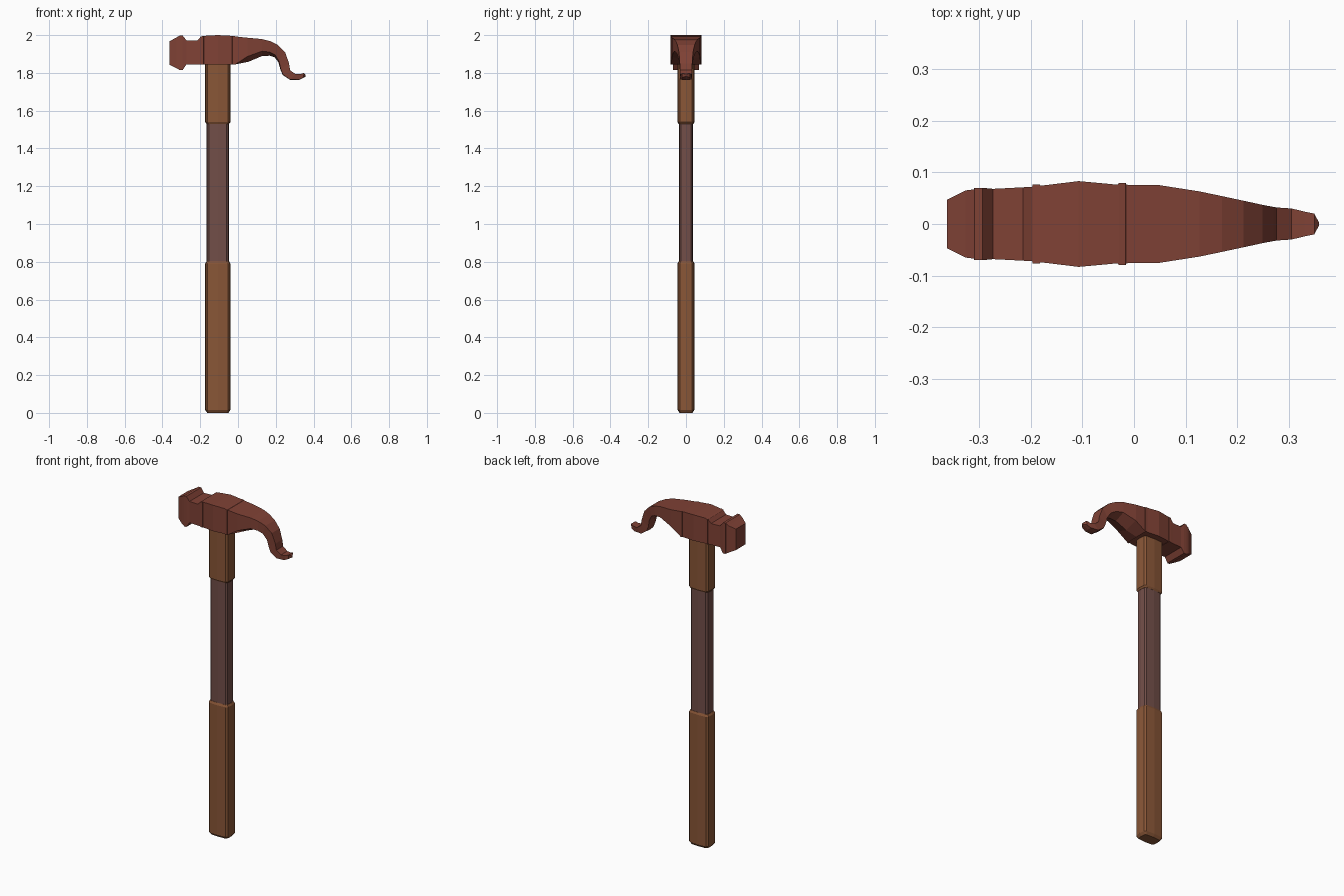
import bpy, bmesh


def material(name, rgb):
    m = bpy.data.materials.new(name)
    m.diffuse_color = (*rgb, 1)
    return m


RUST = material("rust red steel", (0.216, 0.054, 0.036))
BROWN = material("brown grip", (0.25, 0.093, 0.038))
MAUVE = material("dull mauve shaft", (0.168, 0.076, 0.065))


def loft(name, rings, mat):
    """Join equal-length point rings into a closed flat-shaded solid."""
    bm = bmesh.new()
    rows = [[bm.verts.new(p) for p in r] for r in rings]
    n = len(rows[0])
    for a, b in zip(rows, rows[1:]):
        for i in range(n):
            j = (i + 1) % n
            bm.faces.new((a[i], a[j], b[j], b[i]))
    bm.faces.new(rows[0])
    bm.faces.new(rows[-1])
    bmesh.ops.recalc_face_normals(bm, faces=bm.faces)
    me = bpy.data.meshes.new(name)
    bm.to_mesh(me)
    bm.free()
    me.materials.append(mat)
    ob = bpy.data.objects.new(name, me)
    bpy.context.collection.objects.link(ob)
    return ob


# Handle: flattened section, faceted corners, stacked in three pieces
HX = -0.107
QUARTER = [(1, 0), (0.95, 0.72), (0.8, 0.92), (0, 1)]
SECTION = (QUARTER + [(-x, y) for x, y in QUARTER[2::-1]]
           + [(-x, -y) for x, y in QUARTER[1:]]
           + [(x, -y) for x, y in QUARTER[2:0:-1]])


def handle_piece(name, levels, mat):
    loft(name, [[(HX + x * rx, y * ry, z) for x, y in SECTION]
                for z, rx, ry in levels], mat)


handle_piece("lower_grip", [(0, 0.056, 0.034), (0.016, 0.067, 0.045),
                            (0.79, 0.067, 0.045), (0.802, 0.06, 0.039)], BROWN)
handle_piece("shaft", [(0.78, 0.059, 0.038), (1.55, 0.059, 0.038)], MAUVE)
handle_piece("upper_collar", [(1.53, 0.06, 0.039), (1.54, 0.067, 0.045),
                              (1.88, 0.067, 0.045)], BROWN)

# Head: striking face, neck, ribs and cheeks (x, top, bottom, half width)
BODY = [(-0.362, 1.968, 1.843, 0.047), (-0.326, 1.987, 1.825, 0.065),
        (-0.310, 1.997, 1.816, 0.067), (-0.309, 1.998, 1.815, 0.070),
        (-0.293, 1.998, 1.815, 0.070), (-0.273, 1.972, 1.845, 0.068),
        (-0.215, 1.972, 1.845, 0.071), (-0.197, 1.992, 1.845, 0.072),
        (-0.196, 1.993, 1.844, 0.076), (-0.182, 1.996, 1.844, 0.076),
        (-0.181, 1.996, 1.845, 0.074), (-0.107, 2.000, 1.845, 0.083),
        (-0.031, 1.996, 1.845, 0.076), (-0.030, 1.996, 1.844, 0.079),
        (-0.016, 1.994, 1.844, 0.079), (-0.015, 1.993, 1.845, 0.076)]
# Claw: top edge (x, z), lower side edge (x, z), keel (x, z), half width
CLAW = [((0.050, 1.986), (0.050, 1.887), (0.055, 1.859), 0.075),
        ((0.127, 1.979), (0.127, 1.915), (0.127, 1.889), 0.063),
        ((0.170, 1.968), (0.168, 1.910), (0.168, 1.891), 0.054),
        ((0.212, 1.947), (0.196, 1.896), (0.193, 1.883), 0.045),
        ((0.249, 1.910), (0.217, 1.862), (0.214, 1.857), 0.037),
        ((0.270, 1.851), (0.226, 1.821), (0.224, 1.819), 0.033),
        ((0.276, 1.814), (0.238, 1.791), (0.237, 1.789), 0.032),
        ((0.305, 1.793), (0.275, 1.765), (0.275, 1.763), 0.030),
        ((0.330, 1.793), (0.323, 1.764), (0.323, 1.762), 0.024),
        ((0.349, 1.800), (0.347, 1.776), (0.347, 1.774), 0.020),
        ((0.358, 1.790), (0.358, 1.781), (0.358, 1.780), 0.003)]
stations = [((x, t), (x, b), (x, b), w) for x, t, b, w in BODY] + CLAW
loft("hammer_head", [[(t[0], w, t[1]), (t[0], -w, t[1]), (s[0], -w, s[1]),
                      (k[0], 0, k[1]), (s[0], w, s[1])]
                     for t, s, k, w in stations], RUST)
